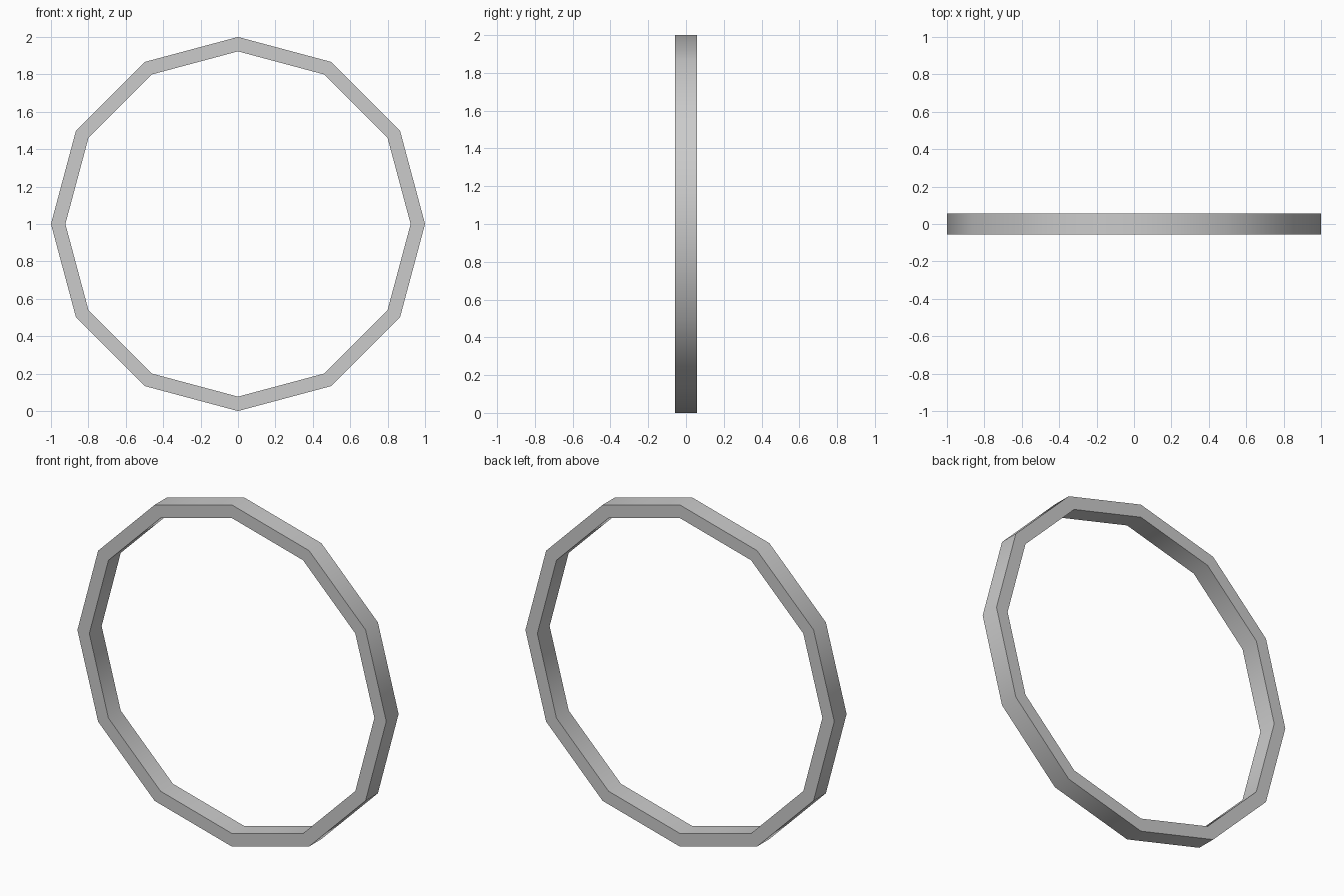
import bpy, bmesh
from math import cos, sin, pi, radians

if "Cube" in bpy.data.objects:
    bpy.data.objects.remove(bpy.data.objects["Cube"])

SIDES, OUTER, INNER, HALF = 12, 1.0, 0.923, 0.057

# Twelve-sided hoop: a rectangular section swept round the y axis
bm = bmesh.new()
section = [(OUTER, -HALF), (OUTER, HALF), (INNER, HALF), (INNER, -HALF)]
rings = []
for i in range(SIDES):
    a = 2 * pi * i / SIDES
    rings.append([bm.verts.new((r * cos(a), y, 1 + r * sin(a))) for r, y in section])
for i in range(SIDES):
    p, q = rings[i], rings[(i + 1) % SIDES]
    for j in range(4):
        k = (j + 1) % 4
        bm.faces.new((p[j], p[k], q[k], q[j]))
bmesh.ops.recalc_face_normals(bm, faces=bm.faces)

mesh = bpy.data.meshes.new("hoop")
bm.to_mesh(mesh)
bm.free()
hoop = bpy.data.objects.new("hoop", mesh)
bpy.context.collection.objects.link(hoop)

# Smooth round the hoop, sharp along its rims
bpy.context.view_layer.objects.active = hoop
hoop.select_set(True)
bpy.ops.object.shade_smooth_by_angle(angle=radians(40))
